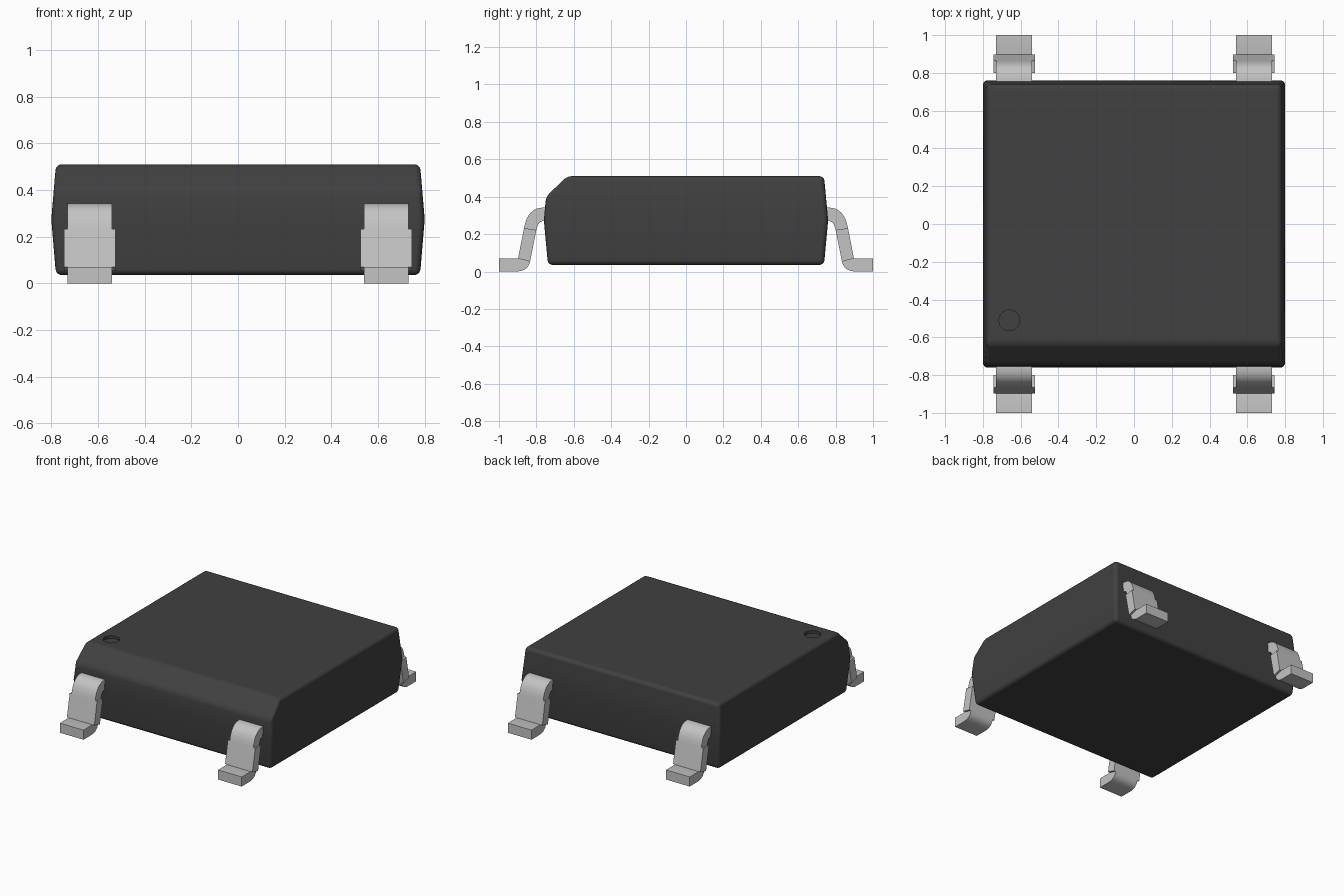
import bpy, bmesh, math
from mathutils import Vector

cube = bpy.data.objects.get("Cube")
if cube:
    bpy.data.objects.remove(cube, do_unlink=True)


def material(name, rgb):
    m = bpy.data.materials.new(name)
    m.use_nodes = True
    m.diffuse_color = (*rgb, 1)
    bsdf = next(n for n in m.node_tree.nodes if n.type == 'BSDF_PRINCIPLED')
    bsdf.inputs["Base Color"].default_value = (*rgb, 1)
    return m


BLACK = material("black plastic", (0.052, 0.052, 0.052))
METAL = material("pale metal", (0.55, 0.55, 0.55))


def make_object(name, bm, mat):
    bmesh.ops.recalc_face_normals(bm, faces=bm.faces[:])
    me = bpy.data.meshes.new(name)
    bm.to_mesh(me)
    bm.free()
    me.materials.append(mat)
    ob = bpy.data.objects.new(name, me)
    bpy.context.collection.objects.link(ob)
    return ob


def activate(ob):
    bpy.ops.object.select_all(action='DESELECT')
    ob.select_set(True)
    bpy.context.view_layer.objects.active = ob


# Body: stacked rings (z, half width, front y, back y), slanted sides, front top chamfer
RINGS = [(0.035, 0.78, -0.738, 0.738), (0.275, 0.80, -0.76, 0.76),
         (0.40, 0.7894, -0.7483, 0.7483), (0.51, 0.78, -0.635, 0.738)]
bm = bmesh.new()
rings = [[bm.verts.new(p) for p in ((-w, f, z), (w, f, z), (w, b, z), (-w, b, z))]
         for z, w, f, b in RINGS]
for lo, hi in zip(rings, rings[1:]):
    for i in range(4):
        j = (i + 1) % 4
        bm.faces.new((lo[i], lo[j], hi[j], hi[i]))
bm.faces.new(rings[0])
bm.faces.new(rings[-1])
body = make_object("body", bm, BLACK)
activate(body)
bevel = body.modifiers.new("rounded edges", 'BEVEL')
bevel.width = 0.025
bevel.segments = 4
bevel.limit_method = 'ANGLE'
bevel.angle_limit = math.radians(30)
bpy.ops.object.modifier_apply(modifier=bevel.name)

# Round corner dimple, cut into the top
bpy.ops.mesh.primitive_cylinder_add(vertices=40, radius=0.055, depth=0.1,
                                    location=(-0.66, -0.51, 0.54))
cutter = bpy.context.object
cutter.name = "dimple_cutter"
cutter.hide_render = True
cutter.data.materials.append(BLACK)
activate(body)
cut = body.modifiers.new("dimple", 'BOOLEAN')
cut.operation = 'DIFFERENCE'
cut.solver = 'EXACT'
cut.object = cutter
bpy.ops.object.modifier_apply(modifier=cut.name)
bpy.data.objects.remove(cutter, do_unlink=True)
bpy.ops.object.shade_smooth_by_angle(angle=math.radians(35))
# Large flat faces keep their own normals beside the rounded edges
weighted = body.modifiers.new("flat face normals", 'WEIGHTED_NORMAL')
weighted.keep_sharp = True


def curve(a, c, b, n=8):
    """Points of a quadratic arc from a to b, pulled towards c."""
    a, b, c = Vector(a), Vector(b), Vector(c)
    return [tuple(a * (1 - t) ** 2 + c * 2 * t * (1 - t) + b * t * t)
            for t in (i / n for i in range(n + 1))]


def prism(bm, profile, x, side, half):
    """Extrude a (y, z) profile along x; side mirrors it front or back."""
    ends = [[bm.verts.new((x + s * half, side * y, z)) for y, z in profile] for s in (-1, 1)]
    n = len(profile)
    for i in range(n):
        j = (i + 1) % n
        bm.faces.new((ends[0][i], ends[0][j], ends[1][j], ends[1][i]))
    bm.faces.new(ends[0])
    bm.faces.new(ends[1])


# Lead sections: flat foot, wider leg, curved shoulder running into the body
LEG = [(0.898, 0.07), (0.834, 0.053), (0.80, 0.222), (0.866, 0.232)]
FOOT = [(1, 0), (1, 0.07), LEG[0]] + curve(LEG[1], (0.845, 0), (0.91, 0))
SHOULDER = (curve(LEG[3], (0.848, 0.342), (0.76, 0.342)) + [(0.73, 0.342), (0.73, 0.272)]
            + curve((0.755, 0.272), (0.79, 0.272), LEG[2]))

for side, end in ((-1, "front"), (1, "back")):
    for x, hand in ((-0.635, "right"), (0.635, "left")):
        bm = bmesh.new()
        prism(bm, FOOT, x, side, 0.095)
        prism(bm, LEG, x, side, 0.11)
        prism(bm, SHOULDER, x, side, 0.095)
        lead = make_object(f"{end}_{hand}_lead", bm, METAL)
        activate(lead)
        bpy.ops.object.shade_smooth_by_angle(angle=math.radians(25))
